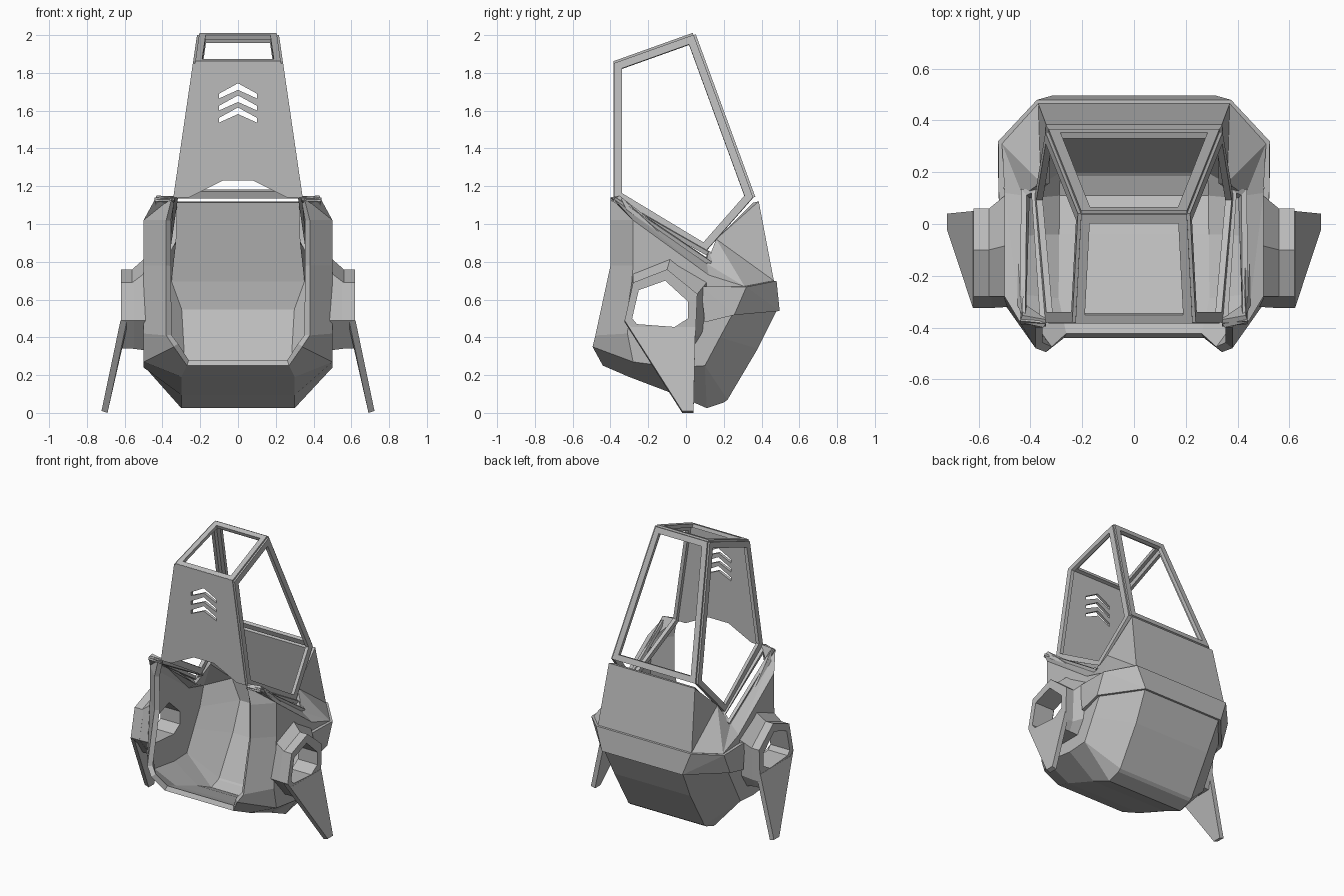
import bpy, bmesh
from mathutils import Vector

cube = bpy.data.objects.get("Cube")
if cube:
    bpy.data.objects.remove(cube)

grey = bpy.data.materials.new("light_grey")
grey.use_nodes = True
grey.diffuse_color = (0.5, 0.5, 0.5, 1)
grey.node_tree.nodes["Principled BSDF"].inputs["Base Color"].default_value = (0.5, 0.5, 0.5, 1)


def finish(name, bm):
    mesh = bpy.data.meshes.new(name)
    bm.to_mesh(mesh)
    bm.free()
    mesh.materials.append(grey)
    obj = bpy.data.objects.new(name, mesh)
    bpy.context.scene.collection.objects.link(obj)
    return obj


def solidify(obj, thickness, offset):
    mod = obj.modifiers.new("thickness", "SOLIDIFY")
    mod.thickness, mod.offset = thickness, offset


def cut(obj, cutter):
    mod = obj.modifiers.new("opening", "BOOLEAN")
    mod.operation, mod.object, mod.solver = "DIFFERENCE", cutter, "EXACT"


def cutter_object(obj):
    obj.hide_render = True
    obj.hide_set(True)
    return obj


def flip(points):
    return [(-x, y, z) for x, y, z in points]


def grid(name, rows, thickness, offset, close_bottom=False):
    """Mirrored loft through rows running from the front to the back."""
    bm = bmesh.new()
    verts = [[bm.verts.new(p) for p in row + flip(row)[::-1]] for row in rows]
    n = len(verts[0])
    for a, b in zip(verts, verts[1:]):
        for i in range(n - 1):
            if a is verts[0] and i < n // 2 - 1:
                bm.faces.new((a[i], b[i], b[i + 1]))
                bm.faces.new((a[i], b[i + 1], a[i + 1]))
            elif a is verts[0] and i >= n // 2:
                bm.faces.new((a[i], b[i], a[i + 1]))
                bm.faces.new((b[i], b[i + 1], a[i + 1]))
            else:
                bm.faces.new((a[i], b[i], b[i + 1], a[i + 1]))
    if close_bottom:
        last = verts[-1]
        for i in range(n // 2 - 1):
            bm.faces.new((last[i], last[n - 1 - i], last[n - 2 - i], last[i + 1]))
    bm.normal_update()
    middle = Vector((0, 0, 0.55))
    if sum((f.calc_center_median() - middle).dot(f.normal) for f in bm.faces) < 0:
        bmesh.ops.reverse_faces(bm, faces=bm.faces)
    obj = finish(name, bm)
    solidify(obj, thickness, offset)
    return obj


def frame(name, points, width, thickness):
    """Open frame around a flat outline."""
    bm = bmesh.new()
    face = bm.faces.new([bm.verts.new(p) for p in points])
    bm.normal_update()
    bmesh.ops.inset_region(bm, faces=[face], thickness=width, use_boundary=True, use_even_offset=True)
    bmesh.ops.delete(bm, geom=[face], context="FACES")
    obj = finish(name, bm)
    solidify(obj, thickness, 0)
    return obj


def prism(name, points, ends):
    """Solid between a flat outline and a matching end outline."""
    bm = bmesh.new()
    a = [bm.verts.new(p) for p in points]
    b = [bm.verts.new(p) for p in ends]
    bm.faces.new(a)
    bm.faces.new(b)
    for i in range(len(a)):
        bm.faces.new((a[i - 1], a[i], b[i], b[i - 1]))
    bmesh.ops.recalc_face_normals(bm, faces=bm.faces)
    return finish(name, bm)


def at_x(x, outline):
    return [(x, y, z) for y, z in outline]


def shifted(points, dx, dy, dz):
    return [(x + dx, y + dy, z + dz) for x, y, z in points]


# Faceted bowl: each row runs front, front side, middle, rear side, back
rows = [
    [(.35, -.40, 1.14), (.44, -.38, 1.13), (.43, .11, .79), (.36, .16, .92), (.34, .385, 1.12)],
    [(.38, -.40, 1.02), (.5, -.28, 1.02), (.5, .12, .73), (.51, .31, .67), (.37, .465, .70)],
    [(.38, -.40, .78), (.5, -.28, .78), (.5, .13, .52), (.5, .25, .53), (.31, .48, .54)],
    [(.38, -.48, .41), (.5, -.31, .42), (.5, -.05, .4), (.5, .18, .4), (.3, .38, .34)],
    [(.34, -.495, .35), (.5, -.28, .27), (.5, -.05, .24), (.5, .1, .25), (.3, .22, .07)],
    [(.27, -.44, .25), (.3, -.3, .19), (.3, -.05, .095), (.3, .11, .025), (.3, .2, .055)],
]
shell = grid("shell", rows, 0.035, -1, True)

# Raised band around the rear
grid("rear_band", [
    [(.5, .08, .67), (.505, .31, .67), (.365, .46, .70)],
    [(.5, .1, .48), (.505, .25, .52), (.31, .475, .54)],
], 0.022, 1)

# Side opening passing through the ear pods and the shell
opening = [(-.25, .65), (-.11, .7), (.01, .59), (.01, .5), (-.06, .455), (-.26, .47), (-.285, .5)]
ear_hole = cutter_object(prism("ear_hole_cutter", at_x(-.8, opening), at_x(.8, opening)))
cut(shell, ear_hole)

inner_ear = [(-.32, .49), (-.28, .75), (-.08, .83), (.125, .71), (.1, .44), (.03, .33), (-.18, .33)]
outer_ear = [(-.325, .49), (-.28, .69), (-.1, .76), (.06, .63), (.05, .4), (.02, .34), (-.2, .34)]


def canopy_x(z):
    return .33 + (1.14 - z) * .146


rail = [(-.38, 1.14), (-.38, 1.85), (.04, 2.0), (.355, 1.14), (.1, .85)]
canopy = [(canopy_x(z), y, z) for y, z in rail]
front_low, front_top, peak, rear_low, dip = canopy

# Parts repeated on both sides
for side, s in (("left", 1), ("right", -1)):
    def place(points):
        return points if s > 0 else flip(points)

    base = prism(side + "_ear_base", place(at_x(.48, inner_ear)), place(at_x(.56, outer_ear)))
    pod = prism(side + "_ear_pod", place(at_x(.55, outer_ear)), place(at_x(.62, outer_ear)))
    cut(base, ear_hole)
    cut(pod, ear_hole)
    fin = [(-.325, .49), (-.29, .455), (.05, .455), (.04, .01), (-.02, .01)]
    inside = [(.59 + max(0, .43 - z) * .24, y, z - .01) for y, z in fin]
    prism(side + "_fin", place(inside), place(shifted(inside, .032, 0, .01)))
    frame(side + "_canopy_frame", place(canopy), .04, .025)
    slot = [(.34, -.39, 1.135), (.44, -.38, 1.13), (.43, .13, .79), (.37, .13, .84)]
    frame(side + "_shoulder_slot", place(slot), .022, .025)

# Canopy roof and rear frames
frame("canopy_roof_frame", [front_top, peak] + flip([peak, front_top]), .035, .025)
frame("canopy_rear_frame", [peak, rear_low] + flip([rear_low, peak]), .04, .025)

# Front plate with arched lower edge and three chevron slots
half = [(.08, -.385, 1.23), (.26, -.385, 1.14), (.33, -.385, 1.14), (.225, -.385, 1.86)]
outline = half + flip(half)[::-1]
plate = prism("front_plate", outline, shifted(outline, 0, .02, 0))
for i in range(3):
    top = 1.745 - i * .064
    arm = [(0, top), (.1, top - .055), (.1, top - .08), (0, top - .035), (-.1, top - .08), (-.1, top - .055)]
    chevron = [(x, -.45, z) for x, z in arm]
    cut(plate, cutter_object(prism("chevron_cutter_%d" % i, chevron, shifted(chevron, 0, .2, 0))))
